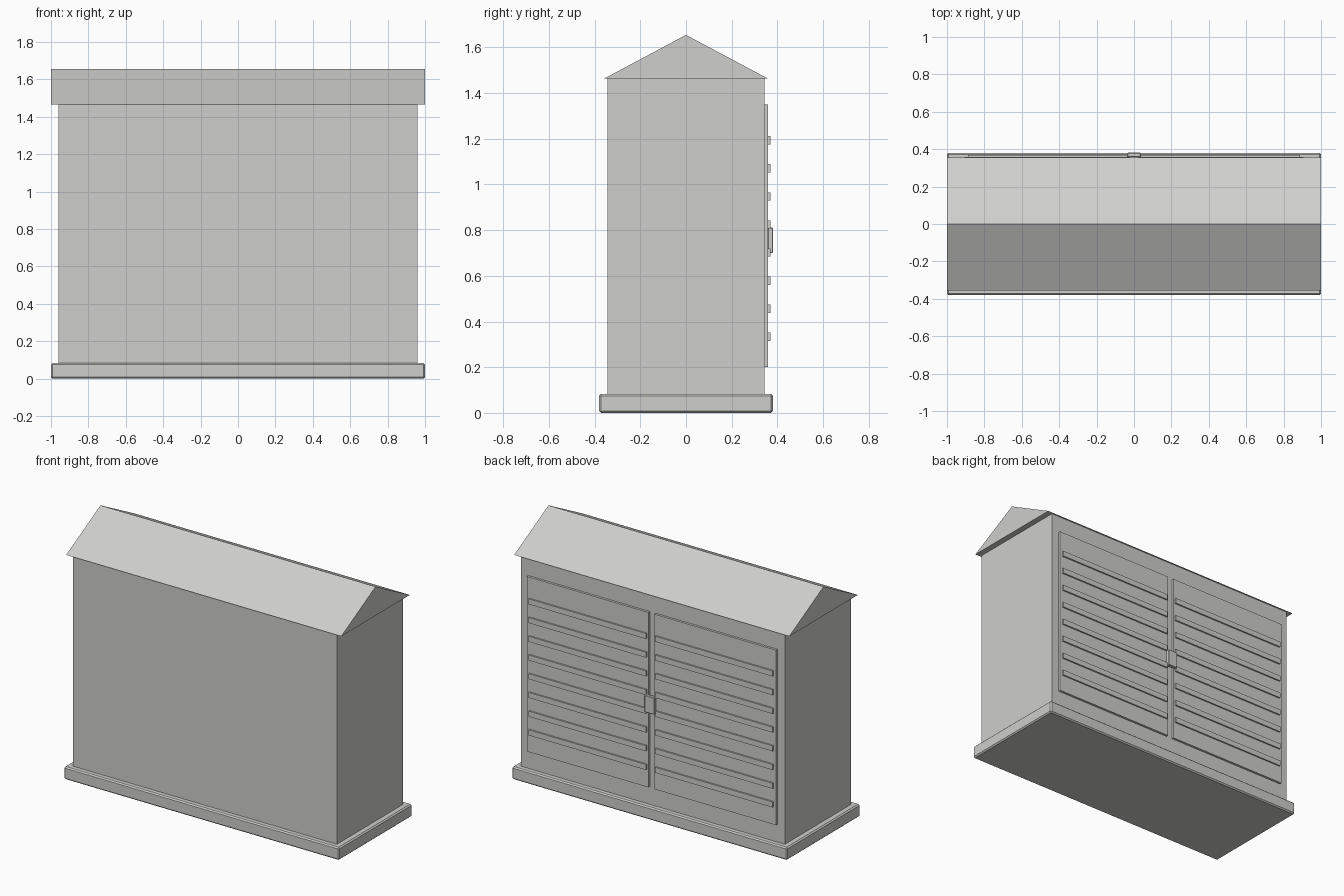
import bpy
import bmesh

# Remove the default cube only
cube = bpy.data.objects.get("Cube")
if cube:
    bpy.data.objects.remove(cube, do_unlink=True)

# Single painted-metal colour
grey = bpy.data.materials.new("light grey")
grey.use_nodes = True
colour = (0.62, 0.62, 0.605, 1.0)
grey.diffuse_color = colour
grey.node_tree.nodes["Principled BSDF"].inputs["Base Color"].default_value = colour


def add_object(name, bm):
    bmesh.ops.recalc_face_normals(bm, faces=bm.faces)
    mesh = bpy.data.meshes.new(name)
    bm.to_mesh(mesh)
    bm.free()
    mesh.materials.append(grey)
    obj = bpy.data.objects.new(name, mesh)
    bpy.context.collection.objects.link(obj)
    return obj


def box(name, x, y, z, bevel=0.0):
    """Box from (min, max) ranges, with an optional chamfer."""
    bm = bmesh.new()
    bmesh.ops.create_cube(bm, size=1)
    for v in bm.verts:
        for i, (lo, hi) in enumerate((x, y, z)):
            v.co[i] = hi if v.co[i] > 0 else lo
    obj = add_object(name, bm)
    if bevel:
        mod = obj.modifiers.new("edge_chamfer", 'BEVEL')
        mod.width = bevel
        mod.segments = 1
    return obj


# Plinth and cabinet body
box("plinth", (-1, 1), (-0.38, 0.38), (0, 0.083), bevel=0.008)
box("cabinet_body", (-0.96, 0.96), (-0.344, 0.344), (0.08, 1.467))

# Gable roof: a triangular profile extruded along x
bm = bmesh.new()
profile = [(-0.356, 1.465), (0.356, 1.465), (0, 1.655)]
gable = bm.faces.new([bm.verts.new((-1, y, z)) for y, z in profile])
ext = bmesh.ops.extrude_face_region(bm, geom=[gable], use_keep_orig=True)
for v in ext["geom"]:
    if isinstance(v, bmesh.types.BMVert):
        v.co.x = 1
add_object("gable_roof", bm)

# Two doors with horizontal louvre slats on the back face
SLATS, FIRST_Z, STEP, HALF_H = 8, 0.333, 0.123, 0.018
for side, s in (("left", 1), ("right", -1)):
    box(f"{side}_door", sorted((s * 0.022, s * 0.906)), (0.34, 0.359), (0.20, 1.35))
    for i in range(SLATS):
        z = FIRST_Z + i * STEP
        box(f"{side}_door_slat_{i + 1}", sorted((s * 0.034, s * 0.888)),
            (0.355, 0.369), (z - HALF_H, z + HALF_H))

# Latch bridging the gap between the doors
box("door_latch", (-0.036, 0.036), (0.358, 0.381), (0.70, 0.811), bevel=0.003)
